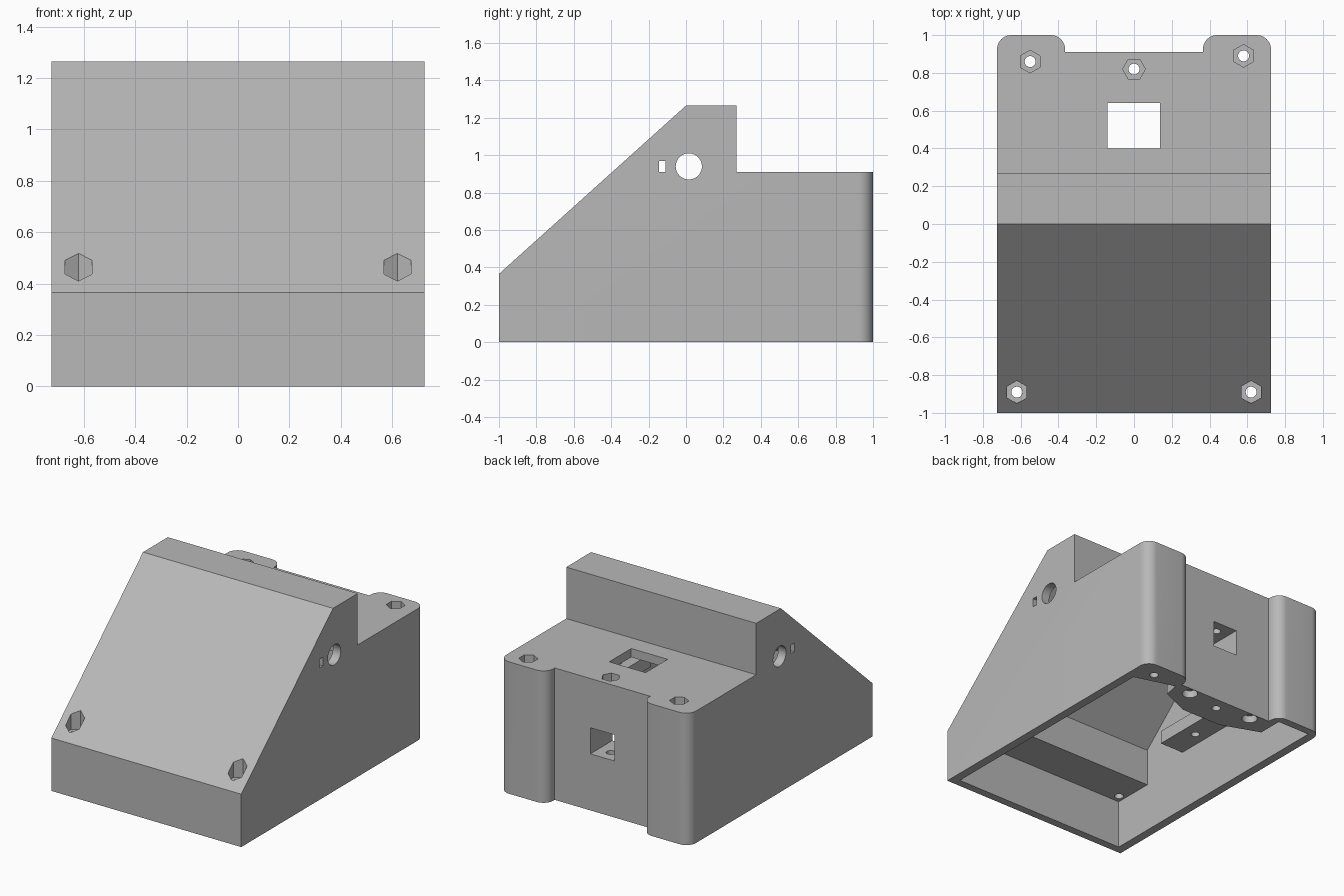
import bpy, bmesh, math
from mathutils import Matrix, Vector

cube = bpy.data.objects.get("Cube")
if cube:
    bpy.data.objects.remove(cube, do_unlink=True)

grey = bpy.data.materials.new("plain grey")
grey.use_nodes = True
colour = (0.48, 0.48, 0.48, 1)
grey.diffuse_color = colour
grey.node_tree.nodes["Principled BSDF"].inputs["Base Color"].default_value = colour

HALF = 0.725   # half width of the case
WALL = 0.06


def prism(name, points, low, high, axis="z"):
    """Extrude a flat outline: (x, y) along z, or (y, z) along x."""
    bm = bmesh.new()
    place = (lambda a, b: (a, b, low)) if axis == "z" else (lambda a, b: (low, a, b))
    face = bm.faces.new([bm.verts.new(place(a, b)) for a, b in points])
    move = Vector((0, 0, high - low) if axis == "z" else (high - low, 0, 0))
    new = bmesh.ops.extrude_face_region(bm, geom=[face])["geom"]
    bmesh.ops.translate(bm, vec=move, verts=[v for v in new if isinstance(v, bmesh.types.BMVert)])
    bmesh.ops.recalc_face_normals(bm, faces=bm.faces)
    mesh = bpy.data.meshes.new(name)
    bm.to_mesh(mesh)
    bm.free()
    mesh.materials.append(grey)
    obj = bpy.data.objects.new(name, mesh)
    bpy.context.collection.objects.link(obj)
    return obj


def rect(a0, a1, b0, b1):
    return [(a0, b0), (a1, b0), (a1, b1), (a0, b1)]


def ring(a, b, radius, sides, turn=0):
    return [(a + radius * math.cos(turn + math.tau * i / sides),
             b + radius * math.sin(turn + math.tau * i / sides)) for i in range(sides)]


def corner(a, b, radius, start, steps=10):
    return [(a + radius * math.cos(start + math.pi / 2 * i / steps),
             b + radius * math.sin(start + math.pi / 2 * i / steps)) for i in range(steps + 1)]


def combine(tool, operation):
    mod = case.modifiers.new(operation.lower(), "BOOLEAN")
    mod.operation, mod.object, mod.solver = operation, tool, "EXACT"
    bpy.context.view_layer.objects.active = case
    bpy.ops.object.modifier_apply(modifier=mod.name)
    bpy.data.objects.remove(tool, do_unlink=True)


# Wedge-shaped shell, open underneath, with a thick ledge inside the front
outside = [(-1, 0), (-1, 0.365), (0, 1.265), (0.27, 1.265), (0.27, 0.91), (1, 0.91), (1, 0)]
inside = [(-0.945, -0.2), (-0.945, 0.335), (-0.66, 0.335), (-0.66, 0.59), (0.02, 1.205),
          (0.21, 1.205), (0.21, 0.85), (0.945, 0.85), (0.945, -0.2)]
case = prism("sloped_case", outside, -HALF, HALF, "x")
combine(prism("cavity", inside, WALL - HALF, HALF - WALL, "x"), "DIFFERENCE")

# Solid rear block, left corner post and right corner boss
combine(prism("rear_block", [(-0.42, 0.97), (-0.42, 0.77), (-0.15, 0.67), (0.15, 0.67),
                             (0.36, 0.76), (0.38, 0.87), (0.69, 0.78), (0.69, 0.97)],
              0, 0.88), "UNION")
combine(prism("corner_boss", rect(-0.69, -0.41, 0.76, 0.96), 0.76, 0.88), "UNION")

# Shelves on the side walls
for side in (-1, 1):
    edges = sorted((side * 0.485, side * 0.69))
    combine(prism("shelf", rect(*edges, -0.31, 0.15), 0.42, 0.51), "UNION")
    combine(prism("shelf_hole", ring(side * 0.58, -0.08, 0.028, 24), 0.4, 0.6), "DIFFERENCE")

# Plan outline: rounded rear lugs with a recess between them
R = 0.075
half_plan = corner(HALF - R, 1 - R, R, 0) + corner(0.365 + R, 1 - R, R, math.pi / 2) + [(0.365, 0.91)]
plan = [(HALF, -1.1)] + half_plan + [(-x, y) for x, y in reversed(half_plan)] + [(-HALF, -1.1)]
# Keep the side faces slightly proud so only the rear outline trims the case
plan[0], plan[-1] = (HALF + 0.0002, -1.1), (-HALF - 0.0002, -1.1)
combine(prism("plan_trim", plan, -0.1, 1.4), "INTERSECT")

# Screw holes with hexagonal nut recesses: x, y, recess floor, turn
screws = [(-0.62, -0.89, 0.385, 0.5), (0.62, -0.89, 0.385, 0.5),
          (-0.55, 0.86, 0.84, 0.5), (0.58, 0.89, 0.84, 0.5), (0, 0.82, 0.84, 0)]
for x, y, floor, turn in screws:
    combine(prism("nut_recess", ring(x, y, 0.06, 6, turn * math.pi), floor, 1.1), "DIFFERENCE")
    combine(prism("screw_hole", ring(x, y, 0.029, 24), -0.1, floor + 0.02), "DIFFERENCE")

# Round sockets under the rear block
for x in (-0.25, 0.25):
    combine(prism("socket", ring(x, 0.855, 0.05, 32), -0.1, 0.05), "DIFFERENCE")

# Roof opening, rear cable tunnel, round side ports and side slots
combine(prism("roof_opening", rect(-0.14, 0.138, 0.4, 0.64), 0.7, 1), "DIFFERENCE")
combine(prism("cable_tunnel", rect(-0.093, 0.093, 0.6, 1.1), 0.39, 0.57), "DIFFERENCE")
combine(prism("side_ports", ring(0.015, 0.94, 0.07, 40), -1, 1, "x"), "DIFFERENCE")
combine(prism("side_slots", rect(-0.145, -0.11, 0.91, 0.97), -1, 1, "x"), "DIFFERENCE")

# Smooth only the rounded surfaces
bpy.ops.object.select_all(action="DESELECT")
case.select_set(True)
bpy.context.view_layer.objects.active = case
bpy.ops.object.shade_smooth_by_angle(angle=math.radians(30))
